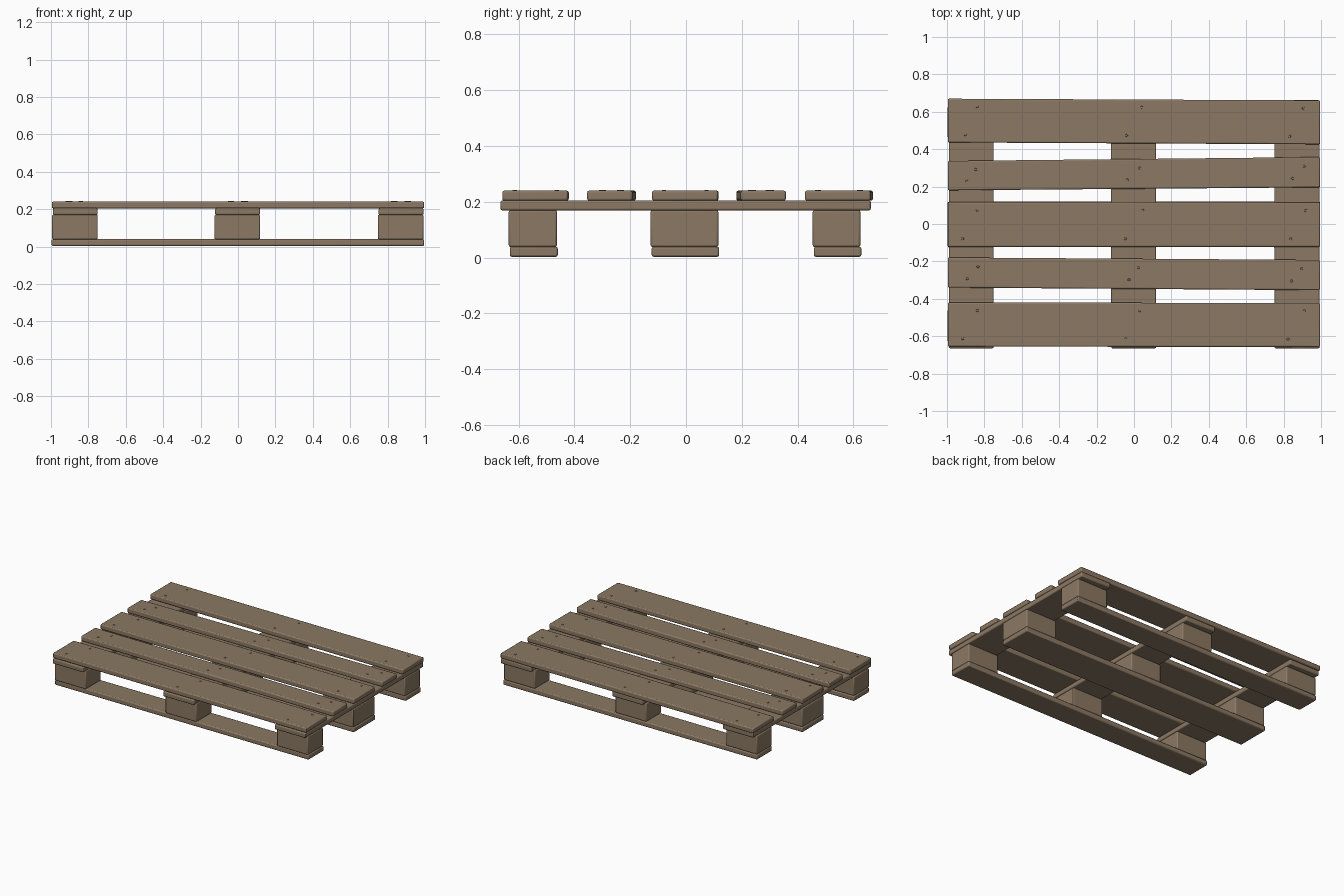
import bpy, bmesh, math, random
from mathutils import Matrix

if "Cube" in bpy.data.objects:
    bpy.data.objects.remove(bpy.data.objects["Cube"])

random.seed(4)
wood = bpy.data.materials.new("weathered_wood")
wood.diffuse_color = (0.26, 0.19, 0.125, 1)
wood.use_nodes = True
wood.node_tree.nodes["Principled BSDF"].inputs["Base Color"].default_value = wood.diffuse_color


def finish(name, bm, bevel=0):
    me = bpy.data.meshes.new(name)
    bmesh.ops.recalc_face_normals(bm, faces=bm.faces)
    bm.to_mesh(me)
    bm.free()
    ob = bpy.data.objects.new(name, me)
    bpy.context.collection.objects.link(ob)
    me.materials.append(wood)
    if bevel:
        m = ob.modifiers.new("worn_edges", 'BEVEL')
        m.width = bevel
        m.segments = 2
    bpy.ops.object.select_all(action='DESELECT')
    bpy.context.view_layer.objects.active = ob
    ob.select_set(True)
    bpy.ops.object.shade_smooth_by_angle(angle=math.radians(40))
    return ob


def plank(name, x0, x1, left, right, z0, z1, bevel=0.007):
    """Box whose y range may differ between its left and right ends."""
    bm = bmesh.new()
    bmesh.ops.create_cube(bm, size=1)
    for v in bm.verts:
        y0, y1 = left if v.co.x < 0 else right
        v.co = (x0 if v.co.x < 0 else x1,
                y0 if v.co.y < 0 else y1,
                z0 if v.co.z < 0 else z1)
    return finish(name, bm, bevel)


columns = [(-0.99, -0.75), (-0.122, 0.118), (0.752, 0.992)]
rows = [("front", -0.635, -0.462), ("middle", -0.127, 0.116), ("back", 0.454, 0.625)]

# Bottom runners and the spacer blocks standing on them
for side, y0, y1 in rows:
    plank(f"{side}_runner", -0.997, 0.995, (y0 + 0.006, y1 + 0.003),
          (y0 + 0.004, y1 + 0.003), 0.003, 0.039)
    for i, (x0, x1) in enumerate(columns):
        plank(f"{side}_block_{i + 1}", x0 - 0.004, x1, (y0, y1), (y0, y1), 0.038, 0.17)

# Cross boards on the blocks
for i, (x0, x1) in enumerate(columns):
    plank(f"cross_board_{i + 1}", x0, x1, (-0.665, 0.662), (-0.665, 0.662), 0.169, 0.205)

# Deck boards, slightly skewed
deck = [((-0.655, -0.42), (-0.658, -0.422)),
        ((-0.34, -0.179), (-0.354, -0.192)),
        ((-0.122, 0.117), (-0.122, 0.115)),
        ((0.18, 0.337), (0.196, 0.358)),
        ((0.436, 0.67), (0.426, 0.661))]
for i, (left, right) in enumerate(deck):
    plank(f"deck_board_{i + 1}", -0.995, 0.995, left, right, 0.204, 0.24)

# Nail heads where deck boards cross the cross boards
bm = bmesh.new()
for left, right in deck:
    wide = left[1] - left[0] > 0.2
    for x0, x1 in columns:
        cx = (x0 + x1) / 2
        t = (cx + 1) / 2
        y0 = left[0] + (right[0] - left[0]) * t
        y1 = left[1] + (right[1] - left[1]) * t
        spots = [(-0.04, 0.18), (0.04, 0.82)] if wide else [(-0.03, 0.3), (0.03, 0.7)]
        for dx, f in spots:
            x = cx + dx + random.uniform(-0.01, 0.01)
            bmesh.ops.create_cone(bm, cap_ends=True, segments=10, radius1=0.008,
                                  radius2=0.006, depth=0.005,
                                  matrix=Matrix.Translation((x, y0 + (y1 - y0) * f, 0.2405)))
finish("nail_heads", bm)
